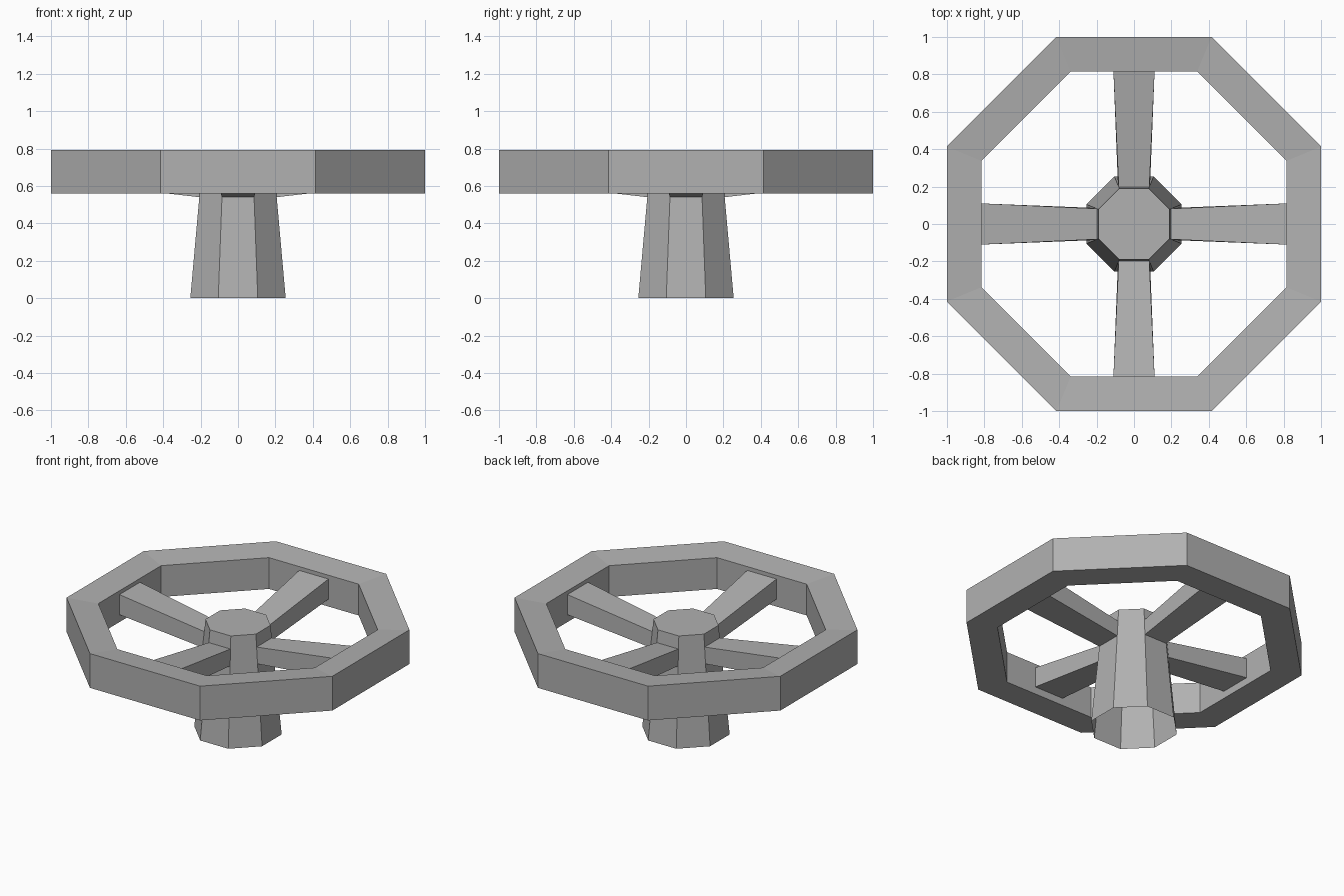
import bpy, bmesh
from math import cos, sin, pi
from mathutils import Vector

if "Cube" in bpy.data.objects:
    bpy.data.objects.remove(bpy.data.objects["Cube"])

SIDES = 8

# Dark grey metal shared by all parts
metal = bpy.data.materials.new("dark_grey_metal")
metal.diffuse_color = (0.44, 0.44, 0.44, 1)
metal.use_nodes = True
metal.node_tree.nodes["Principled BSDF"].inputs["Base Color"].default_value = metal.diffuse_color


def ring(bm, apothem, z):
    """Octagon of vertices with flat sides facing the x and y axes."""
    r = apothem / cos(pi / SIDES)
    return [bm.verts.new((r * cos((i - 0.5) * 2 * pi / SIDES),
                          r * sin((i - 0.5) * 2 * pi / SIDES), z))
            for i in range(SIDES)]


def bridge(bm, a, b):
    return [bm.faces.new((a[i], a[(i + 1) % SIDES], b[(i + 1) % SIDES], b[i]))
            for i in range(SIDES)]


def finish(bm, name):
    bmesh.ops.recalc_face_normals(bm, faces=bm.faces)
    mesh = bpy.data.meshes.new(name)
    bm.to_mesh(mesh)
    bm.free()
    mesh.materials.append(metal)
    obj = bpy.data.objects.new(name, mesh)
    bpy.context.collection.objects.link(obj)
    return obj


# Rim: octagonal ring whose top slopes slightly inward
bm = bmesh.new()
section = [(1.0, 0.56), (1.0, 0.793), (0.815, 0.773), (0.815, 0.56)]
rings = [ring(bm, a, z) for a, z in section]
for k in range(4):
    bridge(bm, rings[k], rings[(k + 1) % 4])
finish(bm, "wheel_rim")

# Hub: tapered octagonal column, open underneath, with a flat cap
bm = bmesh.new()
levels = [0.0, 0.54, 0.65, 0.735]
rings = [ring(bm, 0.255 - 0.089 * z, z) for z in levels]
bands = [bridge(bm, rings[k], rings[k + 1]) for k in range(3)]
bm.faces.new(rings[-1])

# Spokes: the four axis-facing faces of the middle band, extruded to the rim
for face in bands[1][::2]:
    out = face.calc_center_median()
    out.z = 0
    out.normalize()
    side = Vector((-out.y, out.x, 0))
    tip = bmesh.ops.extrude_discrete_faces(bm, faces=[face])["faces"][0]
    mid_z = tip.calc_center_median().z
    for v in tip.verts:
        s = 1 if v.co.dot(side) > 0 else -1
        z = 0.747 if v.co.z > mid_z else 0.61
        v.co = out * 0.815 + side * 0.11 * s + Vector((0, 0, z))
    bm.faces.remove(tip)  # joint hidden against the rim
finish(bm, "hub_and_spokes")
